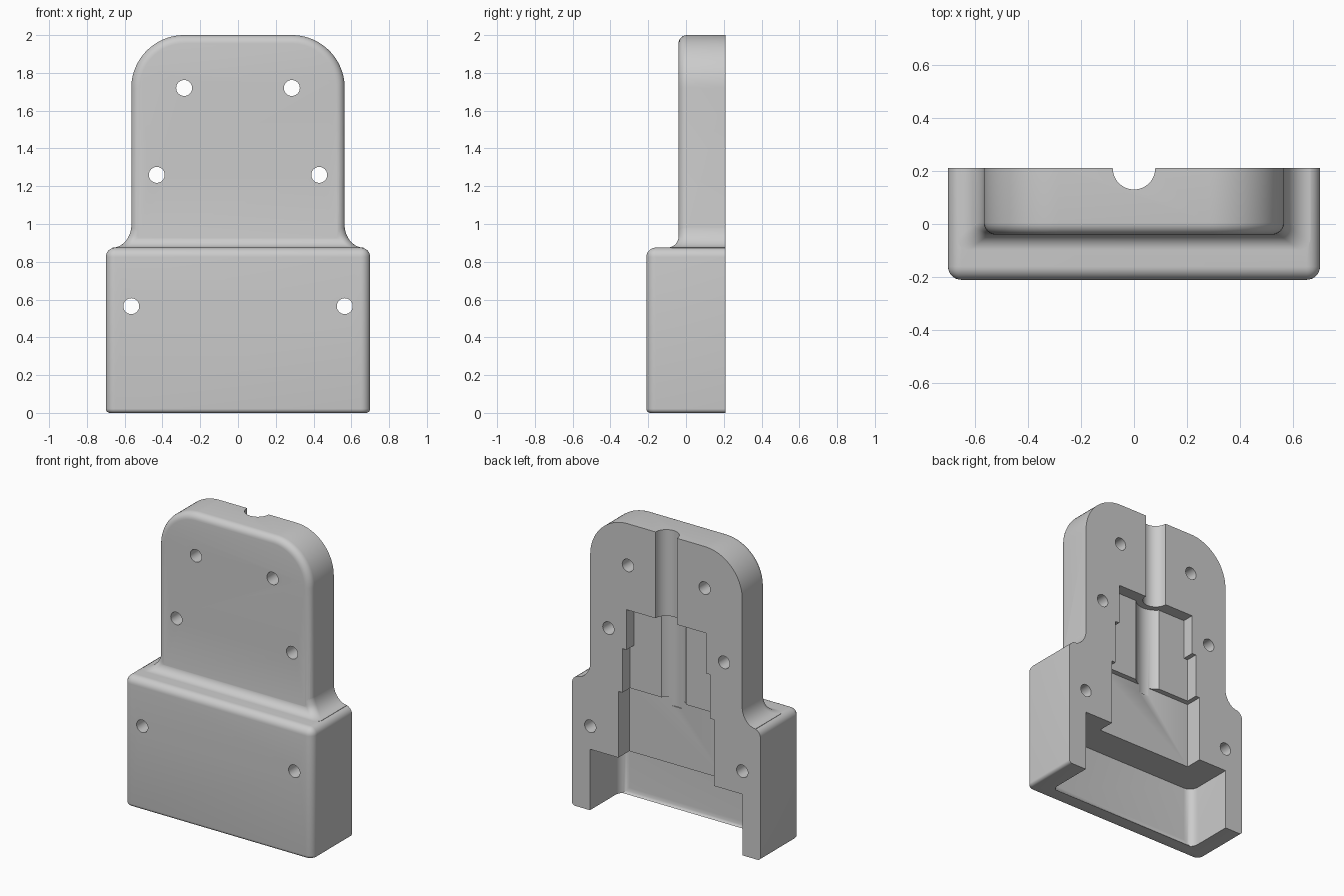
import bpy, bmesh
from math import pi, sin, cos, sqrt

cube = bpy.data.objects.get("Cube")
if cube:
    bpy.data.objects.remove(cube, do_unlink=True)

BACK = 0.21      # flat mating plane
OVER = 0.3       # bodies overshoot the plane, then get trimmed

grey = bpy.data.materials.new("matte grey")
grey.use_nodes = True
COLOUR = (0.6, 0.6, 0.6, 1)
grey.diffuse_color = COLOUR
grey.node_tree.nodes["Principled BSDF"].inputs["Base Color"].default_value = COLOUR


def to_object(name, bm):
    bmesh.ops.recalc_face_normals(bm, faces=bm.faces)
    mesh = bpy.data.meshes.new(name)
    bm.to_mesh(mesh)
    bm.free()
    mesh.materials.append(grey)
    obj = bpy.data.objects.new(name, mesh)
    bpy.context.collection.objects.link(obj)
    return obj


def box_bm(x, y0, y1, z0, z1):
    """Box symmetric about x = 0."""
    bm = bmesh.new()
    bmesh.ops.create_cube(bm, size=1)
    for v in bm.verts:
        v.co = (v.co.x * 2 * x, y1 if v.co.y > 0 else y0, z1 if v.co.z > 0 else z0)
    return bm


def round_edges(bm, radius, rule, segments=8):
    edges = [e for e in bm.edges if rule(e.verts[0].co, e.verts[1].co)]
    bmesh.ops.bevel(bm, geom=edges, offset=radius, segments=segments,
                    profile=0.5, affect='EDGES')


def cylinder(name, radius, start, end, x=0, along_y=False, centre=0):
    """Cylinder along z at y = centre, or along y at z = centre."""
    bm = bmesh.new()
    ring = []
    for i in range(48):
        a, b = radius * cos(2 * pi * i / 48), radius * sin(2 * pi * i / 48)
        co = (x + a, start, centre + b) if along_y else (x + a, centre + b, start)
        ring.append(bm.verts.new(co))
    face = bm.faces.new(ring)
    ext = bmesh.ops.extrude_face_region(bm, geom=[face])
    shift = (0, end - start, 0) if along_y else (0, 0, end - start)
    bmesh.ops.translate(bm, vec=shift,
                        verts=[g for g in ext["geom"] if isinstance(g, bmesh.types.BMVert)])
    return to_object(name, bm)


def combine(target, other, operation):
    mod = target.modifiers.new(operation, 'BOOLEAN')
    mod.operation, mod.solver, mod.object = operation, 'EXACT', other
    graph = bpy.context.evaluated_depsgraph_get()
    mesh = bpy.data.meshes.new_from_object(target.evaluated_get(graph))
    target.modifiers.clear()
    target.data = mesh
    bpy.data.objects.remove(other, do_unlink=True)


# Lower block, rounded everywhere except at the back
bm = box_bm(0.70, -0.21, OVER, 0, 0.875)
round_edges(bm, 0.05, lambda a, b: min(a.y, b.y) < 0 and max(a.z, b.z) > 0.8)
round_edges(bm, 0.022, lambda a, b: max(a.z, b.z) < 1e-5 and min(a.y, b.y) < OVER - 0.01, 5)
shell = to_object("housing_shell", bm)

# Upper plate with large top corners and a rounded front rim
bm = box_bm(0.565, -0.04, OVER, 0.7, 2)
round_edges(bm, 0.28, lambda a, b: min(a.z, b.z) > 1.9 and abs(a.x - b.x) < 0.01, 20)
round_edges(bm, 0.045, lambda a, b: max(a.y, b.y) < 0 and max(a.z, b.z) > 0.8, 6)
plate = to_object("upper_plate", bm)
combine(shell, plate, 'UNION')

# Flared fillet between plate and block
bm = bmesh.new()


def flare_ring(z):
    zc = max(z, 0.875)
    w = 0.664 - 0.1 * sqrt(max(0, 1 - ((1.0 - zc) / 0.125) ** 2))
    drop = max(0, 0.935 - zc)
    f = -0.099 + sqrt(max(0, 0.06 ** 2 - drop ** 2))
    r = 0.045
    arc = [(w - r + r * cos(k * pi / 16), f + r - r * sin(k * pi / 16)) for k in range(9)]
    half = [(w, OVER)] + arc
    return [bm.verts.new((x, y, z)) for x, y in half + [(-x, y) for x, y in reversed(half)]]


STEPS = 16
heights = [0.75] + [1.0 - 0.125 * cos(pi / 2 * i / STEPS) for i in range(STEPS + 1)]
rings = [flare_ring(z) for z in heights]
for low, high in zip(rings, rings[1:]):
    for i in range(len(low)):
        j = (i + 1) % len(low)
        bm.faces.new((low[i], low[j], high[j], high[i]))
bm.faces.new(rings[0])
bm.faces.new(rings[-1])
combine(shell, to_object("flare", bm), 'UNION')

# Trim to the flat back
combine(shell, to_object("trim", box_bm(2, BACK, 1, -1, 3)), 'DIFFERENCE')

# Stepped pockets: half width, floor y, bottom z, top z
for x, floor, z0, z1 in ((0.295, 0.13, 1.0, 1.42), (0.325, 0.13, 0.7, 1.15),
                         (0.355, 0.095, 0.3, 0.855)):
    combine(shell, to_object("pocket", box_bm(x, floor, 0.5, z0, z1)), 'DIFFERENCE')

# Large bottom opening with rounded front corners
bm = box_bm(0.567, -0.123, 0.5, -0.02, 0.41)
round_edges(bm, 0.06, lambda a, b: max(a.y, b.y) < 0 and min(a.z, b.z) < 0.1)
combine(shell, to_object("opening", bm), 'DIFFERENCE')
combine(shell, to_object("opening_base", box_bm(0.567, -0.04, 0.5, -0.1, 0.1)), 'DIFFERENCE')

# Cable channel and wider groove below it
combine(shell, cylinder("channel", 0.08, 1.3, 2.2, centre=BACK), 'DIFFERENCE')
combine(shell, cylinder("groove", 0.122, 0.8, 1.42, centre=BACK), 'DIFFERENCE')

# Screw holes
for x, z in ((0.285, 1.72), (0.43, 1.26), (0.565, 0.565)):
    for side in (-1, 1):
        combine(shell, cylinder("hole", 0.042, -0.5, 0.5, side * x, True, z), 'DIFFERENCE')

bpy.ops.object.select_all(action='DESELECT')
shell.select_set(True)
bpy.context.view_layer.objects.active = shell
bpy.ops.object.shade_smooth_by_angle(angle=pi / 6)
